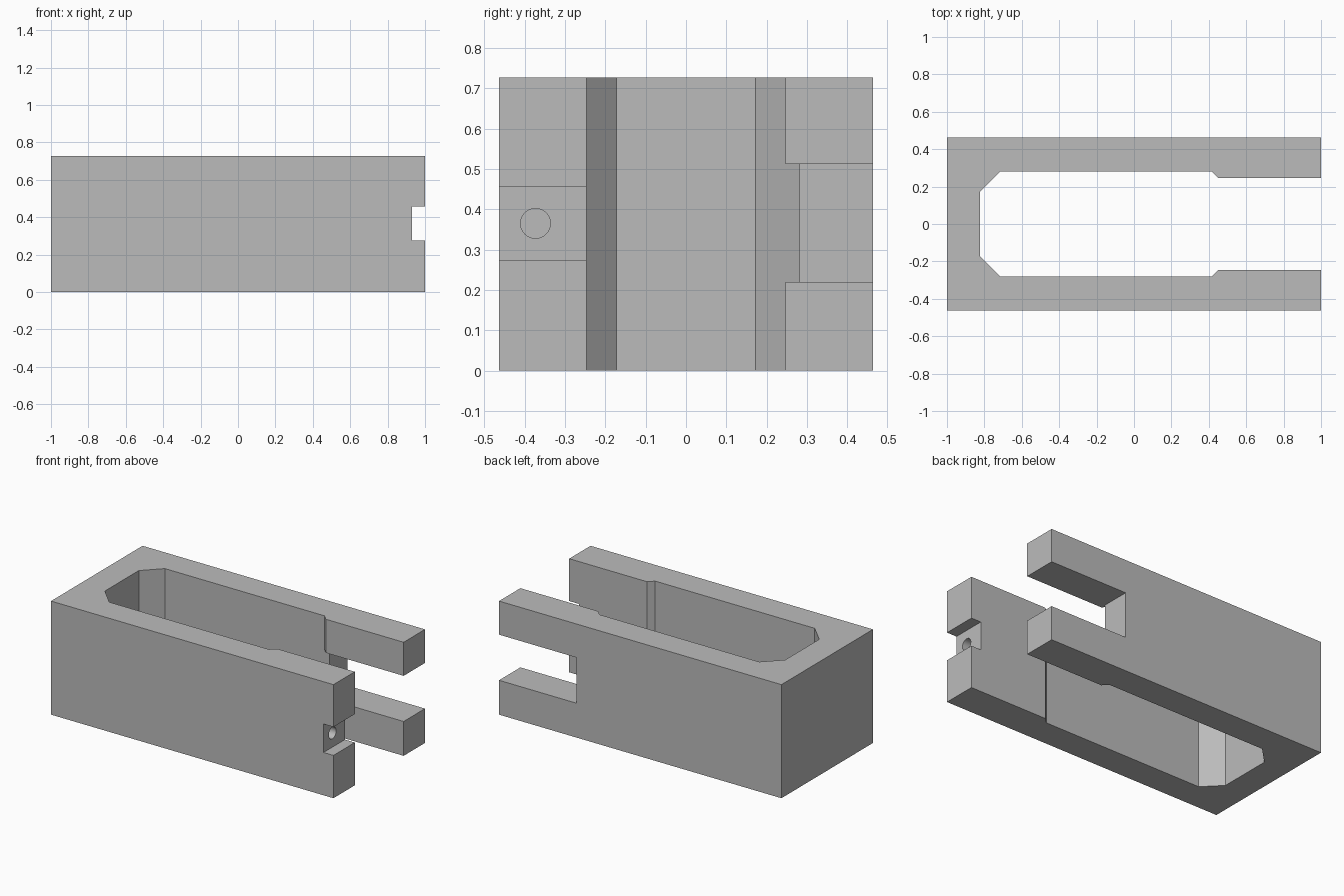
import bpy
import bmesh
from mathutils import Matrix

cube = bpy.data.objects.get("Cube")
if cube:
    bpy.data.objects.remove(cube, do_unlink=True)

HEIGHT = 0.727
HALF = 0.463

grey = bpy.data.materials.new("grey")
grey.use_nodes = True
colour = (0.5, 0.5, 0.5, 1)
grey.diffuse_color = colour
grey.node_tree.nodes["Principled BSDF"].inputs["Base Color"].default_value = colour


def finish(name, bm):
    bmesh.ops.recalc_face_normals(bm, faces=bm.faces)
    mesh = bpy.data.meshes.new(name)
    bm.to_mesh(mesh)
    bm.free()
    mesh.materials.append(grey)
    obj = bpy.data.objects.new(name, mesh)
    bpy.context.collection.objects.link(obj)
    return obj


def box(name, low, high):
    bm = bmesh.new()
    bmesh.ops.create_cube(bm, size=1)
    for v in bm.verts:
        v.co = [a + (b - a) * (c + 0.5) for a, b, c in zip(low, high, v.co)]
    return finish(name, bm)


def cut(target, cutter):
    mod = target.modifiers.new("cut", "BOOLEAN")
    mod.operation = "DIFFERENCE"
    mod.solver = "EXACT"
    mod.object = cutter
    bpy.context.view_layer.objects.active = target
    bpy.ops.object.modifier_apply(modifier=mod.name)
    bpy.data.objects.remove(cutter, do_unlink=True)


# U-shaped body: one half of the outline, mirrored and extruded
half = [(-1, HALF), (1, HALF), (1, 0.247), (0.45, 0.247),
        (0.415, 0.281), (-0.715, 0.281), (-0.823, 0.172)]
outline = half + [(x, -y) for x, y in reversed(half)]
bm = bmesh.new()
face = bm.faces.new([bm.verts.new((x, y, 0)) for x, y in outline])
top = bmesh.ops.extrude_face_region(bm, geom=[face])["geom"]
bmesh.ops.translate(bm, vec=(0, 0, HEIGHT),
                    verts=[g for g in top if isinstance(g, bmesh.types.BMVert)])
body = finish("forked_body", bm)

# Long slot through the back arm, including the inner lip
cut(body, box("arm_slot", (0.45, 0.1, 0.22), (1.1, 0.6, 0.512)))
cut(body, box("lip_slot", (0.36, 0.1, 0.22), (0.5, 0.281, 0.512)))

# Short notch in the end of the front arm
cut(body, box("end_notch", (0.93, -0.6, 0.274), (1.1, -0.1, 0.456)))

# Blind round hole in the notch
bm = bmesh.new()
bmesh.ops.create_cone(bm, cap_ends=True, segments=48, radius1=0.037, radius2=0.037, depth=0.4,
                      matrix=Matrix.Translation((0.83, -0.373, 0.365))
                      @ Matrix.Rotation(1.5708, 4, "Y"))
cut(body, finish("round_hole", bm))

# Smooth hole wall, sharp edges elsewhere
bpy.ops.object.select_all(action="DESELECT")
body.select_set(True)
bpy.context.view_layer.objects.active = body
bpy.ops.object.shade_smooth_by_angle(angle=0.5)
